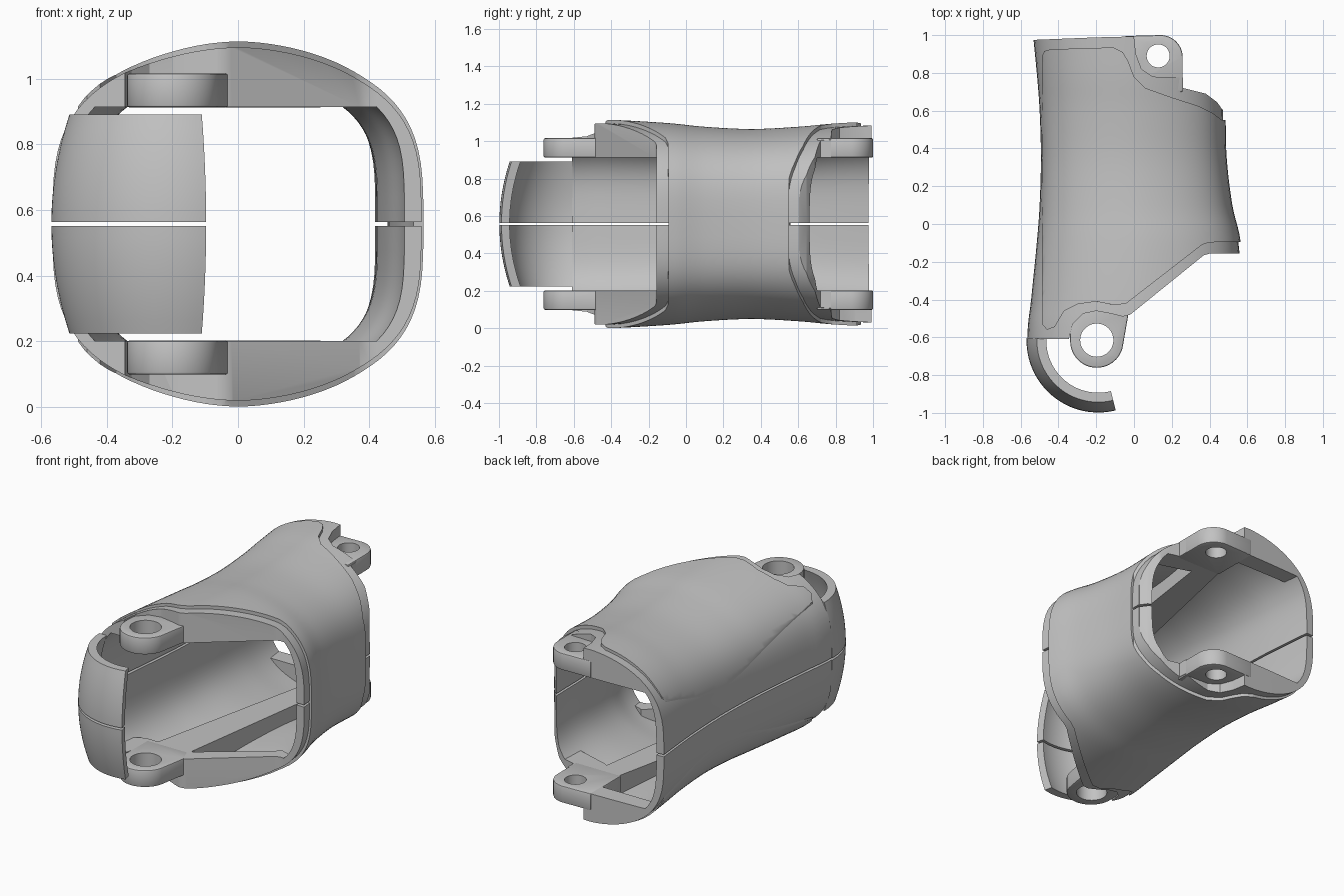
import bpy
import bmesh
from math import cos, sin, pi, radians

cube = bpy.data.objects.get("Cube")
if cube:
    bpy.data.objects.remove(cube, do_unlink=True)

MID = 0.5575          # height of the parting plane
GAP = 0.0065          # half width of the parting gap
CEILING = 0.356       # flat rib faces, measured from the parting plane
GREY = (0.54, 0.54, 0.54, 1)

grey = bpy.data.materials.new("shell grey")
grey.use_nodes = True
grey.diffuse_color = GREY
grey.node_tree.nodes["Principled BSDF"].inputs["Base Color"].default_value = GREY


def make(name, bm):
    bmesh.ops.recalc_face_normals(bm, faces=bm.faces)
    mesh = bpy.data.meshes.new(name)
    bm.to_mesh(mesh)
    bm.free()
    mesh.materials.append(grey)
    ob = bpy.data.objects.new(name, mesh)
    bpy.context.collection.objects.link(ob)
    return ob


def activate(ob):
    bpy.ops.object.select_all(action='DESELECT')
    ob.select_set(True)
    bpy.context.view_layer.objects.active = ob


def combine(ob, tool, op='DIFFERENCE'):
    """Apply a boolean and discard the tool."""
    activate(ob)
    mod = ob.modifiers.new("boolean", 'BOOLEAN')
    mod.operation, mod.solver, mod.object = op, 'EXACT', tool
    bpy.ops.object.modifier_apply(modifier=mod.name)
    bpy.data.objects.remove(tool, do_unlink=True)


def prism(name, outline, low, high):
    """Extrude a plan outline between two heights."""
    bm = bmesh.new()
    face = bm.faces.new([bm.verts.new((x, y, low)) for x, y in outline])
    top = bmesh.ops.extrude_face_region(bm, geom=[face])["geom"]
    bmesh.ops.translate(bm, vec=(0, 0, high - low),
                        verts=[v for v in top if isinstance(v, bmesh.types.BMVert)])
    return make(name, bm)


def arc(cx, cy, r, start, end, n=24):
    angles = [radians(start + (end - start) * i / n) for i in range(n + 1)]
    return [(cx + r * cos(a), cy + r * sin(a)) for a in angles]


def skin(name, rings):
    """Bridge a list of point rings and cap the ends."""
    bm = bmesh.new()
    loops = [[bm.verts.new(p) for p in ring] for ring in rings]
    n = len(loops[0])
    for a, b in zip(loops, loops[1:]):
        for i in range(n):
            j = (i + 1) % n
            bm.faces.new((a[i], a[j], b[j], b[i]))
    bm.faces.new(loops[0])
    bm.faces.new(loops[-1])
    return make(name, bm)


# Body stations: y, left edge, right edge, half height
STATIONS = [(-1.05, -.565, .56, .55), (-.6, -.565, .565, .557), (-.4, -.545, .585, .557),
            (-.1, -.515, .566, .54), (.1, -.50, .521, .52), (.35, -.493, .491, .508),
            (.6, -.50, .485, .52), (.8, -.515, .48, .538), (1.05, -.54, .475, .55)]


def spline(points, steps=5):
    ext = [points[0]] + points + [points[-1]]
    out = []
    for a, b, c, d in zip(ext, ext[1:], ext[2:], ext[3:]):
        for s in range(steps):
            t = s / steps
            out.append([q + t / 2 * (r - p + t * (2*p - 5*q + 4*r - w + t * (3*q - 3*r + w - p)))
                        for p, q, r, w in zip(a, b, c, d)])
    return out + [points[-1]]


def signed_power(v, e):
    return abs(v) ** e * (1 if v >= 0 else -1)


def body(name, left=0, right=0, top=0, boxiness=3.4, n=96):
    """Waisted rounded-box loft, inset by the given amounts."""
    rings = []
    for y, xl, xr, h in spline(STATIONS):
        xl, xr, h = xl + left, xr - right, h - top
        mid, half = (xl + xr) / 2, (xr - xl) / 2
        turns = [2 * pi * (i + .5) / n for i in range(n)]
        rings.append([(mid + half * signed_power(cos(a), 2 / 1.8), y,
                       MID + h * signed_power(sin(a), 2 / boxiness)) for a in turns])
    return skin(name, rings)


def split(ob):
    square = [(-2, -2), (2, -2), (2, 2), (-2, 2)]
    combine(ob, prism("gap", square, MID - GAP, MID + GAP))


def finish(ob, angle=30):
    activate(ob)
    bpy.ops.object.shade_smooth_by_angle(angle=radians(angle))


# Plan outlines
BASE = [(-.7, .968), (-.7, -.61), (-.345, -.61), (-.325, -.53), (-.27, -.475), (-.2, -.46),
        (-.12, -.475), (-.06, -.49), (-.02, -.48), (.37, -.165), (.4, -.157), (.7, -.157),
        (.7, .6), (.468, .605), (.44, .645), (.38, .69), (.26, .72), (.26, .775), (.1, .78),
        (.04, .82), (.01, .9), (0, .993), (-.2, .988)]
PANEL = [(-.487, .89), (-.487, -.53), (-.46, -.56), (-.42, -.545), (-.37, -.46), (-.3, -.425),
         (-.2, -.41), (-.1, -.43), (-.04, -.42), (.36, -.11), (.4, -.097), (.7, -.092),
         (.7, .545), (.465, .55), (.42, .585), (.34, .625), (.2, .67), (.06, .72), (0, .78),
         (-.03, .86), (-.06, .91), (-.11, .935), (-.44, .925), (-.475, .915)]
RIBS = [
    [(-.6, -.7), (-.1, -.7), (.42, -.25), (.42, -.1), (.36, -.08), (-.04, -.38), (-.36, -.38), (-.6, -.5)],
    [(-.29, -.45), (-.06, -.45), (.12, .8), (-.02, .8)],
    [(-.6, .75), (-.42, .88), (-.05, .88), (-.01, .7), (.12, .62), (.42, .53), (.6, .53),
     (.6, 1.04), (-.6, 1.04)],
]

# Hollow space, with ribs left standing on the floor and ceiling
cavity = body("cavity", .05, .065, .058, 4)
for outline in RIBS:
    for low, high in ((CEILING, 1), (-1, -CEILING)):
        combine(cavity, prism("rib", outline, MID + low, MID + high))

# Inner frame of the shell
frame = body("shell_frame", 0, .013, .02)
combine(frame, prism("trim", BASE, -1, 2), 'INTERSECT')
combine(frame, cavity)
split(frame)
finish(frame)

# Raised outer panel wrapping top, side and bottom in one piece
panel = body("outer_panel")
combine(panel, prism("trim", PANEL, -1, 2), 'INTERSECT')
combine(panel, body("core", 0, .03, .03))
finish(panel)

# Pivot lugs, one pair at each end
front = [(-.06, -.4), (-.335, -.4)] + arc(-.197, -.62, .141, 180, 345) + [(-.03, -.48)]
back = [(-.05, .7), (.258, .7)] + arc(.14, .882, .118, 0, 90) + [(-.05, .995)]
for name, outline, hole in (("front", front, (-.197, -.615, .088)), ("back", back, (.128, .89, .061))):
    for level, low in (("upper", CEILING - .001), ("lower", -CEILING - .103)):
        z = MID + low
        lug = prism(f"{name}_lug_{level}", outline, z, z + .104)
        activate(lug)
        bevel = lug.modifiers.new("bevel", 'BEVEL')
        bevel.width, bevel.segments = .008, 2
        bpy.ops.object.modifier_apply(modifier=bevel.name)
        combine(lug, prism("hole", arc(*hole, 0, 350, 35), z - 1, z + 1))
        finish(lug)

# Curved hook: barrel-shaped strip swept around the front pivot
levels = [-1 + i / 8 for i in range(17)]
section = [(.38 - .055 * t * t, t) for t in levels] + [(.335 - .06 * t * t, t) for t in levels[::-1]]
rings = []
for i in range(33):
    a = radians(178 + 106 * i / 32)
    rings.append([(-.189 + r * cos(a), -.618 + r * sin(a), MID + .333 * t) for r, t in section])
hook = skin("front_hook", rings)
split(hook)
finish(hook)
